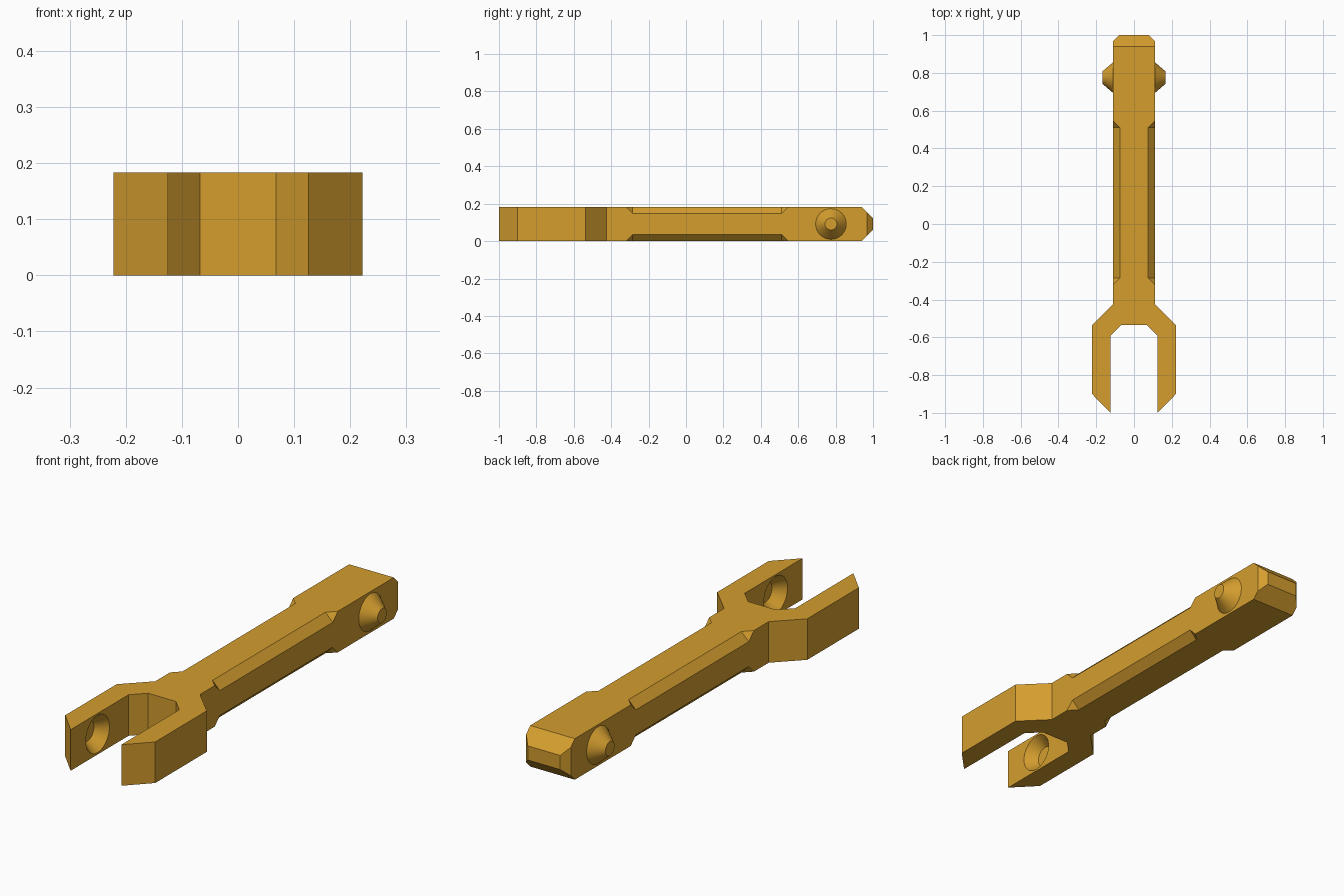
import bpy, bmesh, math
from mathutils import Matrix

if "Cube" in bpy.data.objects:
    bpy.data.objects.remove(bpy.data.objects["Cube"])

H = 0.183            # thickness of the link
W = 0.11             # half width of the shaft

gold = bpy.data.materials.new("golden_yellow")
gold.diffuse_color = (0.66, 0.34, 0.028, 1)
gold.use_nodes = True
gold.node_tree.nodes["Principled BSDF"].inputs["Base Color"].default_value = gold.diffuse_color


def make(name, bm):
    bmesh.ops.recalc_face_normals(bm, faces=bm.faces)
    me = bpy.data.meshes.new(name)
    bm.to_mesh(me)
    bm.free()
    me.materials.append(gold)
    ob = bpy.data.objects.new(name, me)
    bpy.context.collection.objects.link(ob)
    return ob


def hull(name, pts):
    bm = bmesh.new()
    for p in pts:
        bm.verts.new(p)
    bmesh.ops.convex_hull(bm, input=bm.verts)
    return make(name, bm)


def cone(name, side, x0, r0, x1, r1, y):
    """Truncated cone along x, from x0 outwards to x1, on the given side."""
    bm = bmesh.new()
    bmesh.ops.create_cone(bm, cap_ends=True, segments=40, radius1=r0, radius2=r1, depth=x1 - x0)
    bm.transform(Matrix.Translation((side * (x0 + x1) / 2, y, H / 2))
                 @ Matrix.Rotation(side * math.pi / 2, 4, 'Y'))
    return make(name, bm)


def activate(ob):
    bpy.ops.object.select_all(action='DESELECT')
    ob.select_set(True)
    bpy.context.view_layer.objects.active = ob


def cut(ob, cutter):
    cutter.hide_render = True
    m = ob.modifiers.new("cut", 'BOOLEAN')
    m.operation, m.solver, m.object = 'DIFFERENCE', 'EXACT', cutter
    activate(ob)
    bpy.ops.object.modifier_apply(modifier=m.name)
    bpy.data.objects.remove(cutter)


# Link body: half outline from the tip round to the fork crotch, mirrored and extruded
half = [(0.08, 1), (W, 0.968), (W, -0.425), (0.222, -0.537), (0.222, -0.9),
        (0.125, -1), (0.125, -0.592), (0.068, -0.535)]
outline = half + [(-x, y) for x, y in reversed(half)]
bm = bmesh.new()
base = bm.faces.new([bm.verts.new((x, y, 0)) for x, y in outline])
top = bmesh.ops.extrude_face_region(bm, geom=[base])
bmesh.ops.translate(bm, vec=(0, 0, H),
                    verts=[g for g in top["geom"] if isinstance(g, bmesh.types.BMVert)])
body = make("link_body", bm)

# Bevelled tip, above and below
for up in (True, False):
    prof = [(0.92, H + 0.02), (1.02, H - 0.08), (1.02, H + 0.02)]
    cut(body, hull("tip_cutter", [(x, y, z if up else H - z)
                                  for x in (-0.2, 0.2) for y, z in prof]))

# Stopped chamfers on the four long shaft edges
d, e, y0, y1 = 0.036, 0.02, -0.285, 0.51
for side in (-1, 1):
    for up in (True, False):
        local = [(u, y, w) for y in (y0, y1) for u, w in ((d + e, -e), (-e, d + e))]
        local += [(-e, y0 - d - 2 * e, -e), (-e, y1 + d + 2 * e, -e)]
        cut(body, hull("edge_cutter", [(side * (W - u), y, H - w if up else w)
                                       for u, y, w in local]))

# Conical sockets in the fork and conical pegs near the tip
for side in (-1, 1):
    cut(body, cone("socket_cutter", side, 0.115, 0.0906, 0.175, 0.045, -0.81))
    peg = cone("peg", side, 0.10, 0.0905, 0.168, 0.032, 0.775)
    activate(peg)
    bpy.ops.object.shade_smooth_by_angle(angle=math.radians(25))

activate(body)
bpy.ops.object.shade_smooth_by_angle(angle=math.radians(25))
